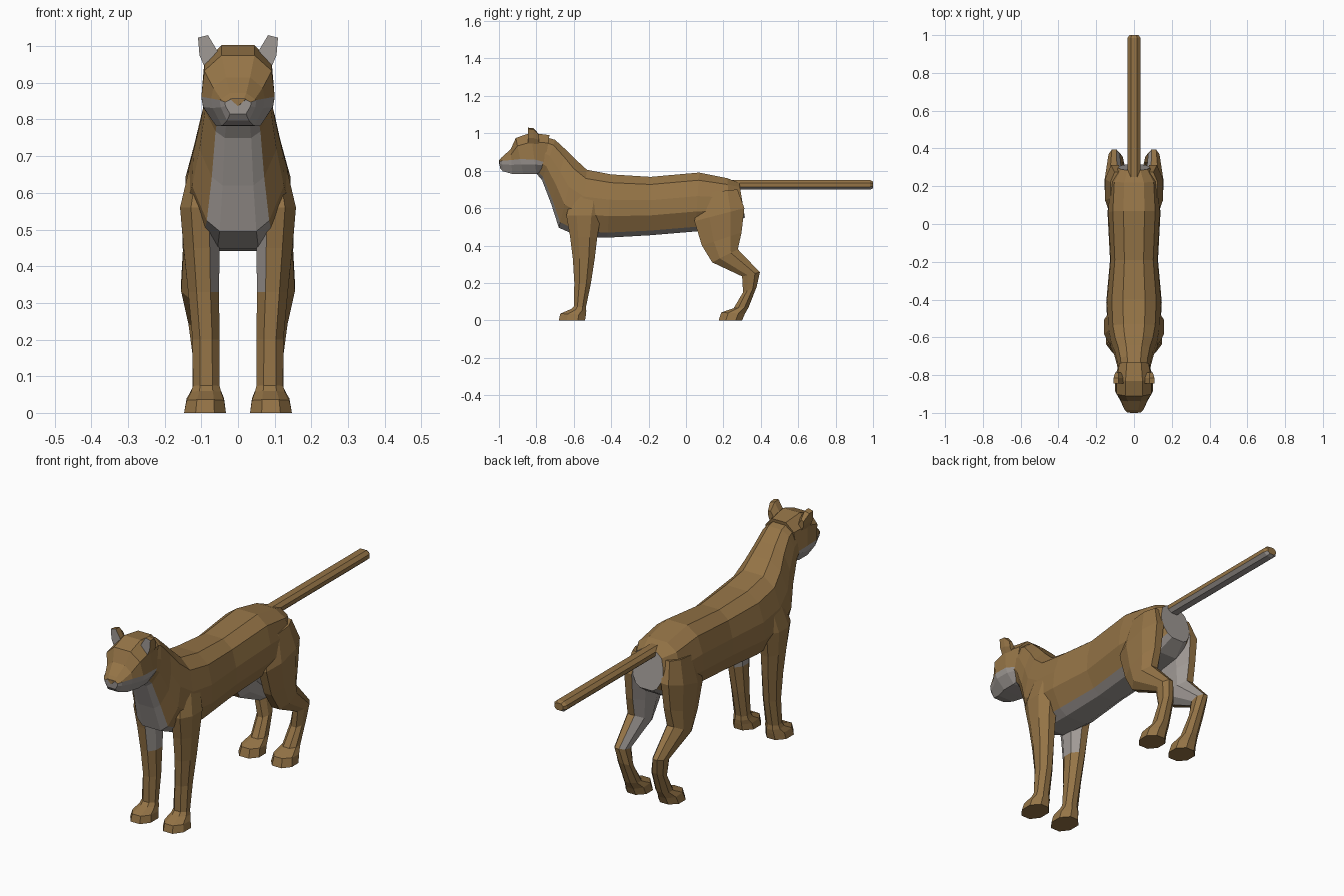
import bpy, bmesh
from mathutils import Vector

if "Cube" in bpy.data.objects:
    bpy.data.objects.remove(bpy.data.objects["Cube"])


def material(name, rgb):
    m = bpy.data.materials.new(name)
    m.diffuse_color = (*rgb, 1)
    m.use_nodes = True
    m.node_tree.nodes["Principled BSDF"].inputs["Base Color"].default_value = m.diffuse_color
    return m


TAWNY = material("tawny fur", (0.30, 0.175, 0.062))
PALE = material("pale fur", (0.35, 0.32, 0.30))


def loft(name, rings, pale, mirror=False):
    """Skin closed rings of points; pale(centre, normal, segment) picks the light fur.
    Segment is None for end caps."""
    bm = bmesh.new()
    seg = bm.faces.layers.int.new("seg")
    loops = [[bm.verts.new(p) for p in r] for r in rings]
    n = len(loops[0])
    for a, b in zip(loops, loops[1:]):
        for i in range(n):
            j = (i + 1) % n
            f = bm.faces.new((a[i], a[j], b[j], b[i]))
            f[seg] = i
    for cap in (loops[0], loops[-1]):
        bm.faces.new(cap)[seg] = -1
    bmesh.ops.recalc_face_normals(bm, faces=bm.faces)
    for f in bm.faces:
        s = f[seg]
        f.material_index = int(bool(pale(f.calc_center_median(), f.normal, s if s >= 0 else None)))
    me = bpy.data.meshes.new(name)
    bm.to_mesh(me)
    bm.free()
    me.materials.append(TAWNY)
    me.materials.append(PALE)
    ob = bpy.data.objects.new(name, me)
    bpy.context.collection.objects.link(ob)
    if mirror:
        ob.modifiers.new("mirror", 'MIRROR').use_mirror_merge = False
    return ob


def trunk_ring(yt, zt, yb, zb, w, profile):
    """Symmetric ring between a top and a bottom point; profile = (width, depth) fractions."""
    half = [(u * w, yt + (yb - yt) * t, zt + (zb - zt) * t) for u, t in profile]
    return half + [(-x, y, z) for x, y, z in reversed(half)]


# torso and neck
BODY = [(.4, 0), (.8, .13), (.97, .4), (1, .66), (.68, .92), (.4, 1)]
torso = [
    (.285, .735, .315, .55, .085),
    (.22, .76, .24, .50, .13),
    (.07, .79, .05, .475, .14),
    (-.19, .767, -.19, .455, .127),
    (-.40, .78, -.42, .442, .147),
    (-.53, .805, -.57, .447, .14),
    (-.59, .86, -.68, .495, .125),
    (-.64, .91, -.72, .62, .105),
    (-.70, .965, -.77, .75, .09),
    (-.77, .985, -.80, .785, .082),
]
loft("torso", [trunk_ring(*r, BODY) for r in torso],
     lambda c, n, s: s in (4, 5, 6) or (s is None and c.y > 0))

# head: one row of points sits on the pale muzzle line
def head_ring(yt, zt, yb, zb, w, line):
    t = (zt - line) / (zt - zb)
    return trunk_ring(yt, zt, yb, zb, w,
                      [(.45, 0), (.92, .22), (1, t), (.95, t + (1 - t) * .35), (.6, 1)])


head = [
    (-.73, .99, -.76, .80, .084, .845),
    (-.83, 1.003, -.80, .782, .10, .86),
    (-.91, .975, -.87, .782, .10, .862),
    (-.937, .915, -.93, .783, .073, .857),
    (-.985, .872, -.98, .797, .05, .853),
    (-.998, .857, -.995, .815, .036, .848),
]
loft("head", [head_ring(*r) for r in head],
     lambda c, n, s: (s in (2, 3, 4, 5, 6) and c.y < -.77) or (s is None and c.y < -.9))

# nose plate
loft("nose", [[(x * k, y, z) for x, z in ((-.024, .856), (.024, .856), (0, .836))]
              for y, k in ((-.993, 1), (-1.0, .9))], lambda c, n, s: False)

# ears, pale on the front
EAR = [(.055, .985), (.082, 1.03), (.109, 1.023), (.105, .975), (.09, .94)]


def ear_ring(y, k):
    return [(.086 + (x - .086) * k, y, .95 + (z - .95) * k) for x, z in EAR]


loft("ears", [ear_ring(-.845, 1), ear_ring(-.815, .97), ear_ring(-.785, .55)],
     lambda c, n, s: n.y < -.5, mirror=True)

# legs: each ring is front point, back point, inner x, outer x
LEG = [(-1, -.45), (-1, .45), (-.4, 1), (.45, 1), (1, .4), (1, -.4), (.45, -1), (-.4, -1)]


def leg_ring(yf, zf, yb, zb, xi, xo):
    f, b = Vector((0, yf, zf)), Vector((0, yb, zb))
    ring = []
    for u, v in LEG:
        p = f.lerp(b, (u + 1) / 2)
        p.x = (xi + xo) / 2 + v * (xo - xi) / 2
        ring.append(p)
    return ring


front = [
    (-.60, .70, -.44, .70, .06, .125),
    (-.64, .56, -.455, .56, .05, .158),
    (-.62, .45, -.475, .44, .05, .148),
    (-.605, .33, -.488, .33, .052, .136),
    (-.597, .20, -.508, .20, .05, .124),
    (-.60, .075, -.535, .07, .05, .123),
    (-.615, .06, -.533, .05, .046, .128),
    (-.672, .036, -.535, .03, .038, .140),
    (-.68, 0, -.54, 0, .033, .147),
]
loft("front_legs", [leg_ring(*r) for r in front],
     lambda c, n, s: n.x < -.3 and c.z > .36, mirror=True)

hind = [
    (.08, .68, .275, .70, .05, .125),
    (.045, .53, .312, .60, .05, .153),
    (.085, .40, .297, .47, .058, .150),
    (.14, .31, .277, .38, .062, .155),
    (.30, .235, .395, .257, .075, .135),
    (.305, .15, .378, .18, .06, .124),
    (.255, .065, .335, .07, .05, .124),
    (.188, .042, .315, .035, .038, .140),
    (.175, 0, .30, 0, .033, .147),
]
loft("hind_legs", [leg_ring(*r) for r in hind],
     lambda c, n, s: n.x < -.3 and c.z > .24, mirror=True)

# tail, pale underneath
TAIL = [(-1, .4), (-.5, 1), (.5, 1), (1, .4), (1, -.4), (.5, -1), (-.5, -1), (-1, -.4)]
loft("tail", [[(u * .034 * k, y, .724 + v * .025 * k) for u, v in TAIL]
              for y, k in ((.24, 1), (.985, 1), (1.0, .7))],
     lambda c, n, s: n.z < -.3)
